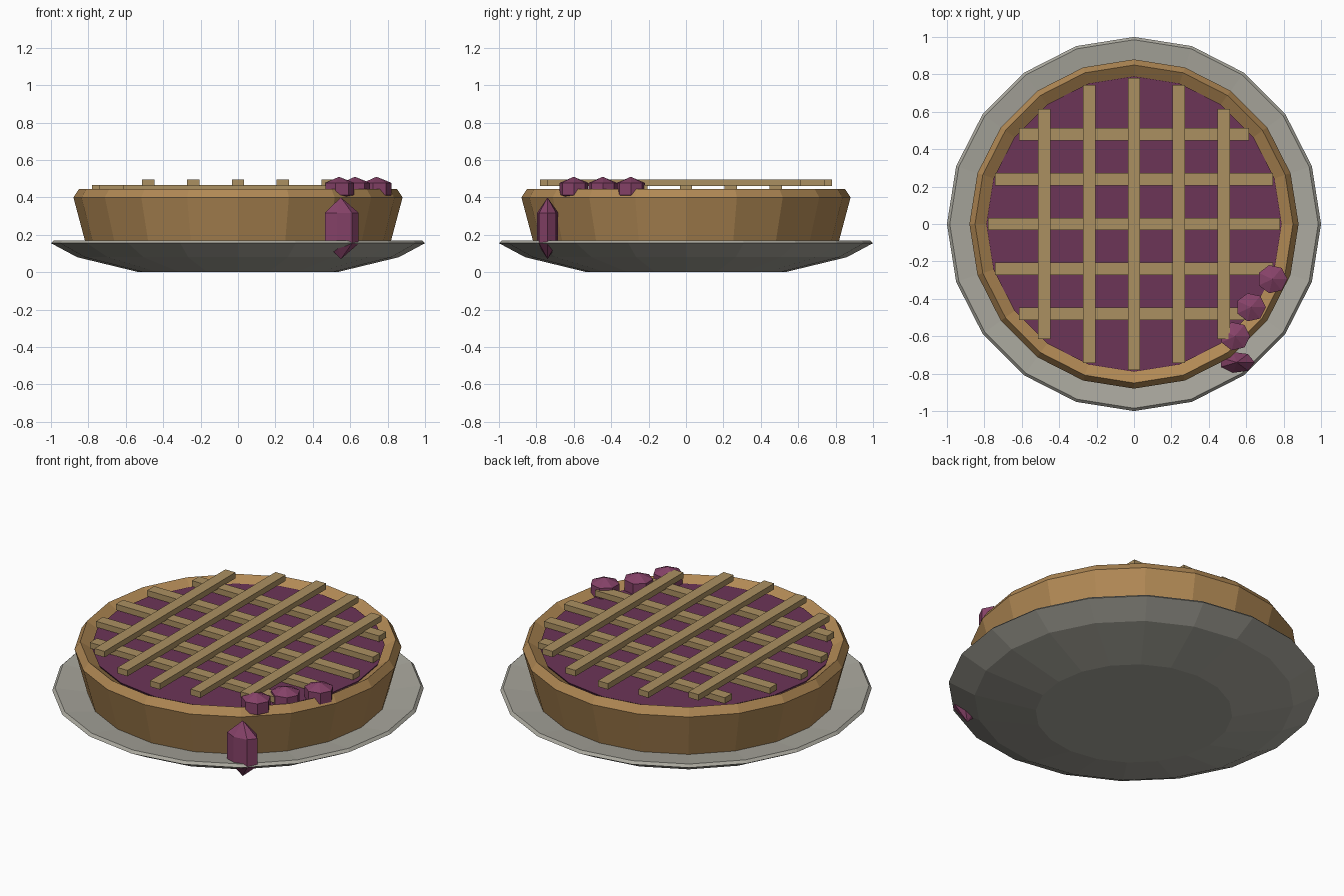
import bpy, bmesh
from math import sin, cos, pi, sqrt

if "Cube" in bpy.data.objects:
    bpy.data.objects.remove(bpy.data.objects["Cube"])


def material(name, rgb):
    m = bpy.data.materials.new(name)
    m.diffuse_color = (*rgb, 1)
    m.use_nodes = True
    m.node_tree.nodes["Principled BSDF"].inputs["Base Color"].default_value = m.diffuse_color
    return m


GREY = material("stoneware", (0.40, 0.39, 0.34))
CRUST = material("baked_crust", (0.44, 0.25, 0.09))
LATTICE = material("lattice_pastry", (0.41, 0.28, 0.12))
FILLING = material("berry_filling", (0.15, 0.035, 0.095))
BERRY = material("berry_skin", (0.24, 0.055, 0.14))


def add_object(name, bm, mat):
    bmesh.ops.recalc_face_normals(bm, faces=bm.faces)
    mesh = bpy.data.meshes.new(name)
    bm.to_mesh(mesh)
    bm.free()
    mesh.materials.append(mat)
    ob = bpy.data.objects.new(name, mesh)
    bpy.context.collection.objects.link(ob)
    return ob


def lathe(name, profile, sides, mat, loc=(0, 0, 0), scale=(1, 1, 1)):
    """Closed solid from (radius, z) points; radius 0 gives a pole."""
    bm = bmesh.new()
    rings = []
    for r, z in profile:
        n = sides if r > 0 else 1
        rings.append([bm.verts.new((loc[0] + r * cos(2 * pi * i / sides) * scale[0],
                                    loc[1] + r * sin(2 * pi * i / sides) * scale[1],
                                    loc[2] + z * scale[2])) for i in range(n)])
    for a, b in zip(rings, rings[1:]):
        for i in range(sides):
            j = (i + 1) % sides
            if len(a) == 1:
                bm.faces.new((a[0], b[i], b[j]))
            elif len(b) == 1:
                bm.faces.new((a[i], a[j], b[0]))
            else:
                bm.faces.new((a[i], a[j], b[j], b[i]))
    for ring in (rings[0], rings[-1]):
        if len(ring) > 1:
            bm.faces.new(ring)
    return add_object(name, bm, mat)


def strip(name, x0, x1, y0, y1, z0, z1):
    bm = bmesh.new()
    bmesh.ops.create_cube(bm, size=1)
    for v in bm.verts:
        v.co = (x1 if v.co.x > 0 else x0, y1 if v.co.y > 0 else y0, z1 if v.co.z > 0 else z0)
    return add_object(name, bm, LATTICE)


# Plate
lathe("plate", [(0.53, 0), (0.86, 0.08), (1.0, 0.155), (0.985, 0.17), (0.80, 0.145)], 20, GREY)

# Crust shell with bevelled rim, and the filling inside it
lathe("pie_crust", [(0.80, 0.10), (0.88, 0.40), (0.85, 0.445), (0.78, 0.40)], 20, CRUST)
lathe("filling", [(0.77, 0.38), (0.79, 0.415)], 20, FILLING)

# Lattice: lower strips along x, upper strips along y, trimmed to the filling circle
W = 0.033
for k in range(-2, 3):
    p = 0.24 * k
    h = sqrt(0.78 ** 2 - p ** 2)
    strip(f"lattice_lower_{k + 3}", -h, h, p - W, p + W, 0.43, 0.465)
    strip(f"lattice_upper_{k + 3}", p - W, p + W, -h, h, 0.46, 0.495)

# Berries on the rim and a stretched drip down the side
BALL = [(0, -1), (0.866, -0.5), (0.866, 0.5), (0, 1)]
for i, (x, y) in enumerate([(0.74, -0.295), (0.625, -0.445), (0.54, -0.60)]):
    lathe(f"berry_{i + 1}", BALL, 7, BERRY, (x, y, 0.445), (0.093, 0.089, 0.065))
lathe("filling_drip", BALL, 7, BERRY, (0.55, -0.74, 0.235), (0.11, 0.066, 0.165))
